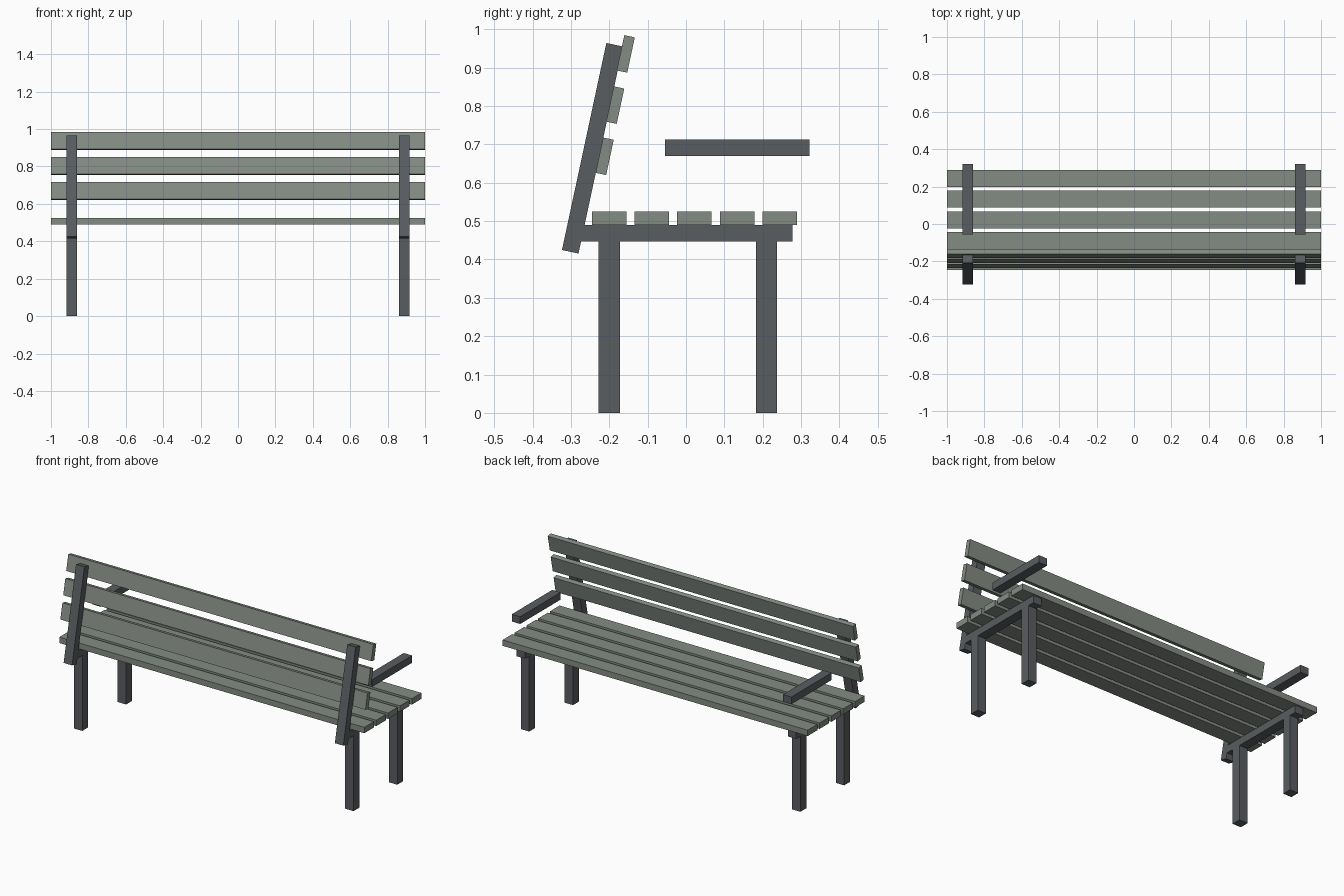
import bpy
import math

if "Cube" in bpy.data.objects:
    bpy.data.objects.remove(bpy.data.objects["Cube"])


def material(name, color):
    m = bpy.data.materials.new(name)
    m.diffuse_color = color
    m.use_nodes = True
    m.node_tree.nodes["Principled BSDF"].inputs["Base Color"].default_value = m.diffuse_color
    return m


WOOD = material("weathered_wood", (0.23, 0.26, 0.23, 1))
FRAME = material("dark_frame", (0.10, 0.11, 0.12, 1))
TILT = math.radians(-12.1)  # backrest leans towards -y at its foot


def box(name, center, size, mat, tilt=0.0):
    bpy.ops.mesh.primitive_cube_add(size=1, location=center, rotation=(tilt, 0, 0))
    o = bpy.context.object
    o.name = name
    o.scale = size
    bpy.ops.object.transform_apply(location=False, rotation=False, scale=True)
    o.data.materials.append(mat)
    return o


# Seat slats
for i in range(5):
    box("seat_slat", (0, -0.2 + i * 0.111, 0.508), (2, 0.09, 0.035), WOOD)

# Backrest slats, stacked along the tilted posts
for i in range(3):
    box("back_slat", (0, -0.212 + i * 0.0275, 0.669 + i * 0.1335),
        (2, 0.028, 0.094), WOOD, TILT)

# Side frames, mirrored left and right
for side, s in (("left", -1), ("right", 1)):
    x = s * 0.889
    w = 0.055
    box(side + "_back_leg", (x, -0.2, 0.2235), (w, w, 0.447), FRAME)
    box(side + "_front_leg", (x, 0.21, 0.2235), (w, w, 0.447), FRAME)
    box(side + "_seat_rail", (x, 0, 0.4685), (w, 0.555, 0.043), FRAME)
    box(side + "_back_post", (x, -0.244, 0.69), (w, 0.044, 0.552), FRAME, TILT)
    box(side + "_armrest", (x, 0.1335, 0.691), (w, 0.377, 0.043), FRAME)
